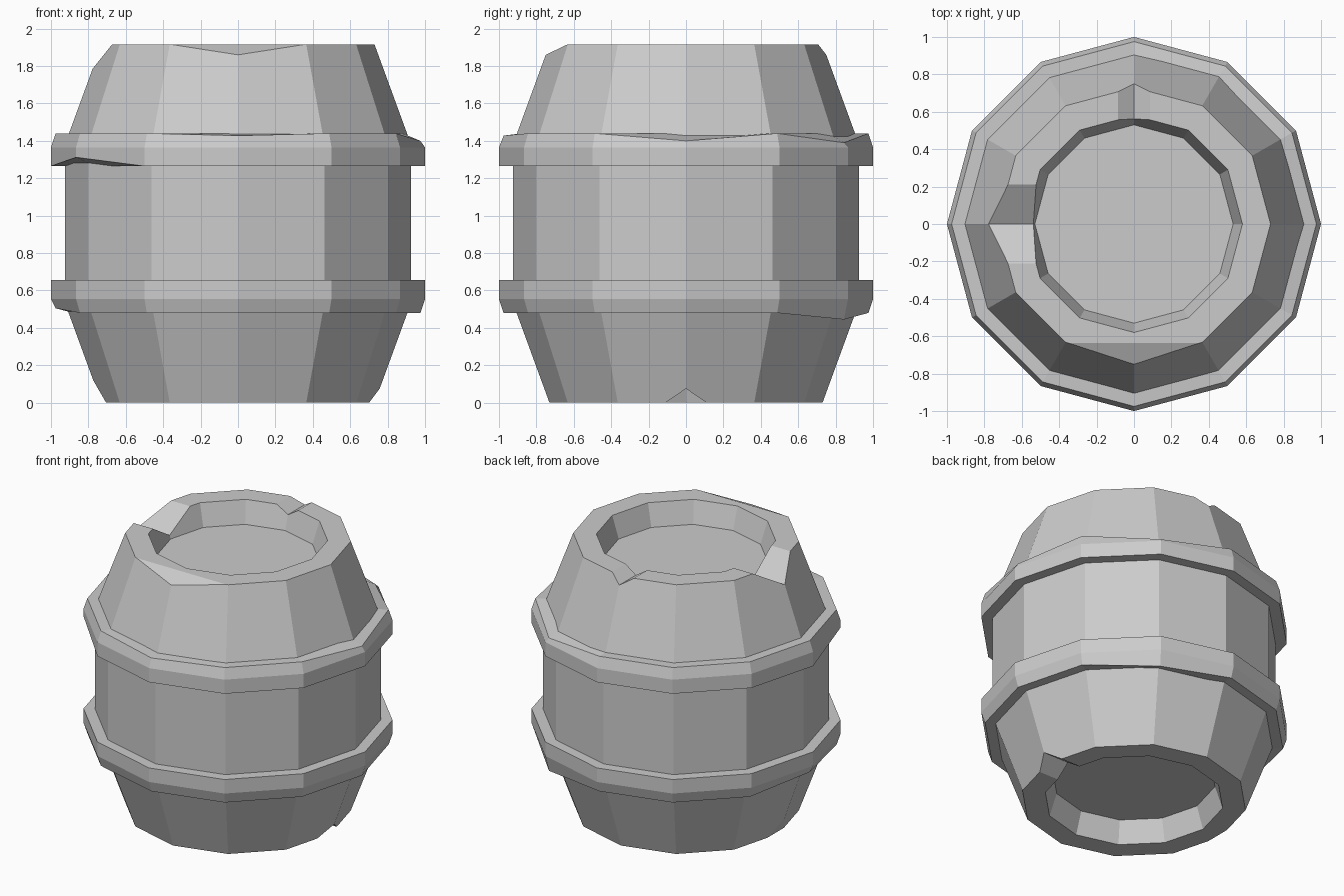
import bpy, bmesh
from math import cos, sin, radians
from mathutils import Vector

if "Cube" in bpy.data.objects:
    bpy.data.objects.remove(bpy.data.objects["Cube"])

SIDES = 12
HEIGHT = 1.915

grey = bpy.data.materials.new("plain grey")
grey.use_nodes = True
grey.diffuse_color = (0.6, 0.6, 0.6, 1)
grey.node_tree.nodes["Principled BSDF"].inputs["Base Color"].default_value = grey.diffuse_color


def finish(bm, name):
    bmesh.ops.recalc_face_normals(bm, faces=bm.faces)
    mesh = bpy.data.meshes.new(name)
    bm.to_mesh(mesh)
    bm.free()
    mesh.materials.append(grey)
    obj = bpy.data.objects.new(name, mesh)
    bpy.context.collection.objects.link(obj)
    return obj


def lathe(profile, closed):
    """Twelve-sided turning of (radius, z) points; returns bmesh and rings."""
    bm = bmesh.new()
    rings = []
    for r, z in profile:
        angles = [radians(360 / SIDES * i) for i in range(SIDES)]
        rings.append([bm.verts.new((r * cos(a), r * sin(a), z)) for a in angles])
    pairs = list(zip(rings, rings[1:]))
    if closed:
        pairs.append((rings[-1], rings[0]))
    else:
        bm.faces.new(rings[0])
        bm.faces.new(rings[-1])
    for a, b in pairs:
        for i in range(SIDES):
            j = (i + 1) % SIDES
            bm.faces.new((a[i], a[j], b[j], b[i]))
    return bm, rings


# Barrel body with a recessed lid at both ends
half = [(0.53, 0.155), (0.58, 0), (0.73, 0), (0.925, 0.533)]
bm, _ = lathe(half + [(r, HEIGHT - z) for r, z in reversed(half)], False)


def chip(bm, a, b, c):
    """Slice off a corner along the plane through three points."""
    a, b, c = Vector(a), Vector(b), Vector(c)
    normal = (b - a).cross(c - a)
    if normal.dot(a - Vector((0, 0, HEIGHT / 2))) < 0:
        normal.negate()
    geom = bm.verts[:] + bm.edges[:] + bm.faces[:]
    cut = bmesh.ops.bisect_plane(bm, geom=geom, plane_co=a, plane_no=normal,
                                 dist=1e-5, clear_outer=True)
    edges = [e for e in cut["geom_cut"] if isinstance(e, bmesh.types.BMEdge)]
    bmesh.ops.holes_fill(bm, edges=edges)


# Worn corners: front of the top rim, right of the bottom rim
chip(bm, (-0.36, -0.635, HEIGHT), (0.36, -0.635, HEIGHT), (0, -0.75, 1.86))
chip(bm, (-0.705, -0.1, 0), (-0.705, 0.1, 0), (-0.78, 0, 0.13))
body = finish(bm, "barrel_body")


# V-shaped notches in the rims
def notch(bm, angle, width, rim, apex):
    out = Vector((cos(radians(angle)), sin(radians(angle)), 0))
    side = Vector((-out.y, out.x, 0))
    over = rim + (rim - apex)
    ends = [[bm.verts.new(out * d + side * s + Vector((0, 0, z)))
             for s, z in ((0, apex), (2 * width, over), (-2 * width, over))]
            for d in (0.45, 1.0)]
    bm.faces.new(ends[0])
    bm.faces.new(ends[1])
    for i in range(3):
        j = (i + 1) % 3
        bm.faces.new((ends[0][i], ends[0][j], ends[1][j], ends[1][i]))


bm = bmesh.new()
notch(bm, 180, 0.21, HEIGHT, 1.785)
notch(bm, 90, 0.085, HEIGHT, 1.86)
notch(bm, 0, 0.11, 0, 0.075)
cutter = finish(bm, "notch_cutter")
cutter.hide_render = True
cutter.hide_viewport = True
cutter.display_type = 'WIRE'
boolean = body.modifiers.new("notches", 'BOOLEAN')
boolean.operation = 'DIFFERENCE'
boolean.solver = 'EXACT'
boolean.object = cutter


# Hoops, bevelled on the outward edge, with a few dented corners
def hoop(name, profile, dents):
    bm, rings = lathe(profile, True)
    for ring, corner, dz in dents:
        rings[ring][corner].co.z += dz
    finish(bm, name)


hoop("upper_hoop",
     [(0.88, 1.265), (1, 1.265), (1, 1.365), (0.975, 1.44), (0.88, 1.44)],
     [(1, 7, 0.047), (3, 0, -0.04), (3, 2, -0.05), (3, 9, -0.012)])
hoop("lower_hoop",
     [(0.88, 0.655), (1, 0.655), (1, 0.555), (0.975, 0.48), (0.88, 0.48)],
     [(3, 6, 0.025), (3, 2, -0.035)])
